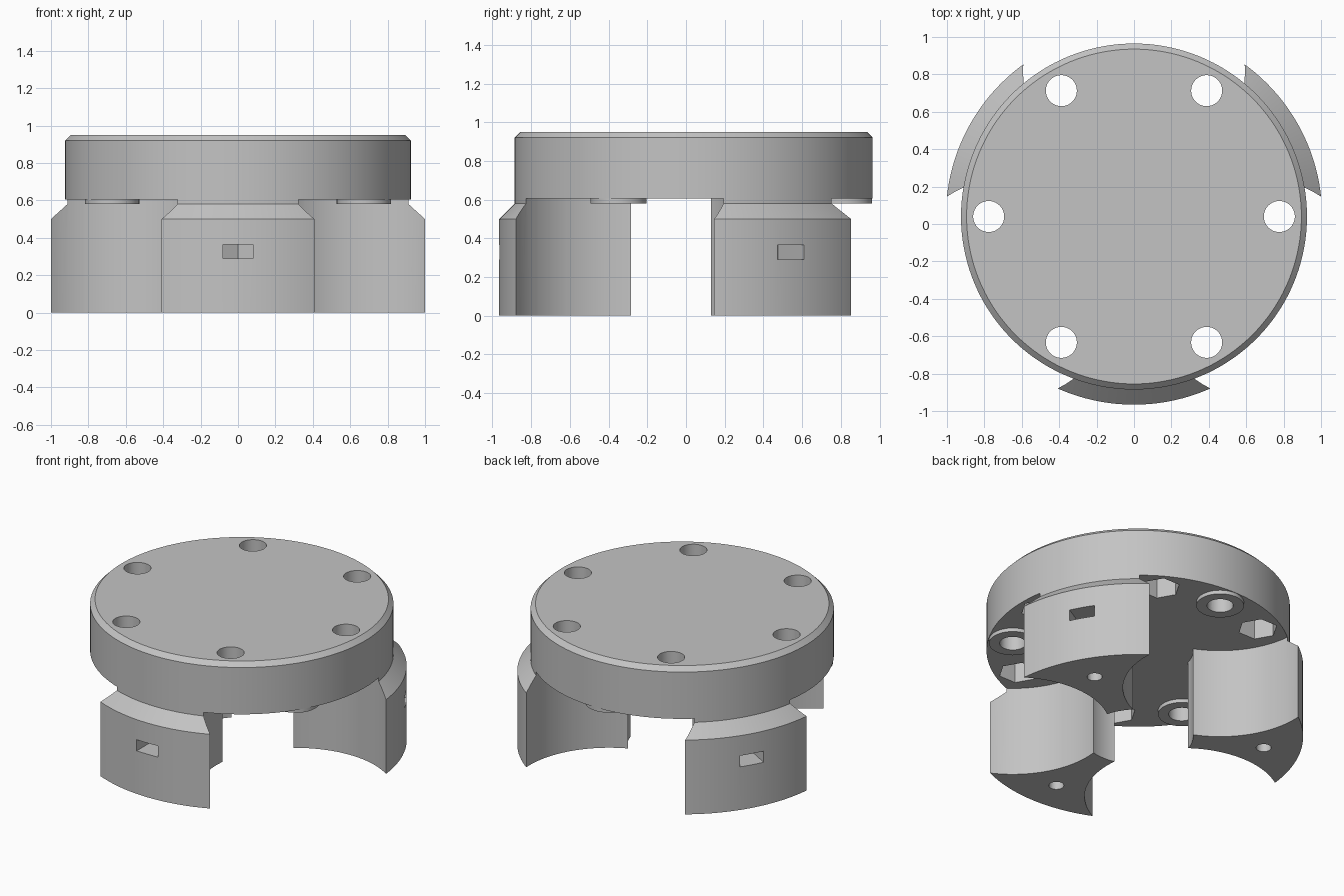
import bpy, bmesh
from math import sin, cos, pi, radians
from mathutils import Matrix, Vector

if "Cube" in bpy.data.objects:
    bpy.data.objects.remove(bpy.data.objects["Cube"])

CENTRE_Y = 0.04
BOLT_R = 0.777        # pitch circle shared by bolts and jaw scoops
DISC_R, JAW_R, BORE_R = 0.925, 1.006, 0.335
DISC_Z, TOP_Z = 0.605, 0.95

grey = bpy.data.materials.new("plain_grey")
grey.use_nodes = True
colour = (0.55, 0.55, 0.55, 1)
grey.diffuse_color = colour
grey.node_tree.nodes["Principled BSDF"].inputs["Base Color"].default_value = colour


def add_object(name, bm):
    bmesh.ops.recalc_face_normals(bm, faces=bm.faces)
    mesh = bpy.data.meshes.new(name)
    bm.to_mesh(mesh)
    bm.free()
    mesh.materials.append(grey)
    obj = bpy.data.objects.new(name, mesh)
    bpy.context.collection.objects.link(obj)
    return obj


def polar(r, degrees):
    return Vector((r * cos(radians(degrees)), r * sin(radians(degrees))))


def circle(centre, r, n, start=0):
    return [centre + polar(r, start + 360 * i / n) for i in range(n)]


def prism(name, points, z0, z1):
    bm = bmesh.new()
    face = bm.faces.new([bm.verts.new((p[0], p[1], z0)) for p in points])
    new = bmesh.ops.extrude_face_region(bm, geom=[face], use_keep_orig=True)["geom"]
    moved = [v for v in new if isinstance(v, bmesh.types.BMVert)]
    bmesh.ops.translate(bm, verts=moved, vec=(0, 0, z1 - z0))
    return add_object(name, bm)


def lathe(name, profile, closed, steps=144):
    bm = bmesh.new()
    verts = [bm.verts.new((r, 0, z)) for r, z in profile]
    pairs = list(zip(verts, verts[1:]))
    if closed:
        pairs.append((verts[-1], verts[0]))
    edges = [bm.edges.new(p) for p in pairs]
    bmesh.ops.spin(bm, geom=verts + edges, axis=(0, 0, 1), cent=(0, 0, 0),
                   angle=2 * pi, steps=steps)
    bmesh.ops.remove_doubles(bm, verts=bm.verts, dist=0.0001)
    return add_object(name, bm)


def combine(obj, cutter, operation="DIFFERENCE"):
    mod = obj.modifiers.new("cut", "BOOLEAN")
    mod.object, mod.operation, mod.solver = cutter, operation, "EXACT"
    graph = bpy.context.evaluated_depsgraph_get()
    result = bpy.data.meshes.new_from_object(obj.evaluated_get(graph))
    obj.modifiers.clear()
    obj.data = result
    bpy.data.objects.remove(cutter)


def finish(obj):
    obj.data.materials.clear()
    obj.data.materials.append(grey)
    for p in obj.data.polygons:
        p.material_index = 0
    bpy.ops.object.select_all(action="DESELECT")
    obj.select_set(True)
    bpy.context.view_layer.objects.active = obj
    bpy.ops.object.shade_smooth_by_angle(angle=radians(25))
    obj.location.y = CENTRE_Y


# Chamfered top disc
disc = lathe("top_disc", [(0, DISC_Z), (DISC_R, DISC_Z), (DISC_R, TOP_Z - 0.03),
                          (DISC_R - 0.03, TOP_Z), (0, TOP_Z)], False)

# Six through holes with hexagonal nut recesses underneath
for a in range(0, 360, 60):
    spot = polar(BOLT_R, a)
    combine(disc, prism("bolt_cutter", circle(spot, 0.083, 40), 0.5, 1.1))
    combine(disc, prism("nut_cutter", circle(spot, 0.122, 6, a), 0.5, DISC_Z + 0.15))

# Three round bosses with blind holes, between the jaws
for a in (90, 210, 330):
    spot = polar(BOLT_R, a)
    combine(disc, prism("blind_cutter", circle(spot, 0.08, 40), 0.5, DISC_Z + 0.2))
    boss = prism("boss_" + str(a), circle(spot, 0.145, 56), 0.58, DISC_Z)
    combine(boss, prism("boss_cutter", circle(spot, 0.08, 40), 0.5, 0.7))
    finish(boss)
finish(disc)

# One jaw: a sector of a chamfered ring with scooped sides
jaw = lathe("front_jaw", [(BORE_R, 0), (JAW_R, 0), (JAW_R, 0.5), (DISC_R, 0.58),
                          (DISC_R, DISC_Z), (BORE_R, DISC_Z)], True)
sector = [Vector((0, 0)), polar(3, -145), polar(3, -90), polar(3, -35)]
combine(jaw, prism("sector_cutter", sector, -0.1, 0.8), "INTERSECT")
for a in (-150, -30):
    combine(jaw, prism("scoop_cutter", circle(polar(BOLT_R, a), 0.593, 128), -0.2, 0.9))

# Nut slot in the outer face and screw hole from below
slot = [(-0.08, -1.1), (0.08, -1.1), (0.08, -0.731), (0, -0.685), (-0.08, -0.731)]
combine(jaw, prism("slot_cutter", slot, 0.29, 0.365))
combine(jaw, prism("screw_cutter", circle(polar(BOLT_R, -90), 0.046, 32), -0.1, 0.5))
finish(jaw)

# Repeat the jaw around the disc
for name, turn in (("back_left_jaw", 120), ("back_right_jaw", 240)):
    copy = bpy.data.objects.new(name, jaw.data)
    copy.location.y = CENTRE_Y
    copy.rotation_euler.z = radians(turn)
    bpy.context.collection.objects.link(copy)
